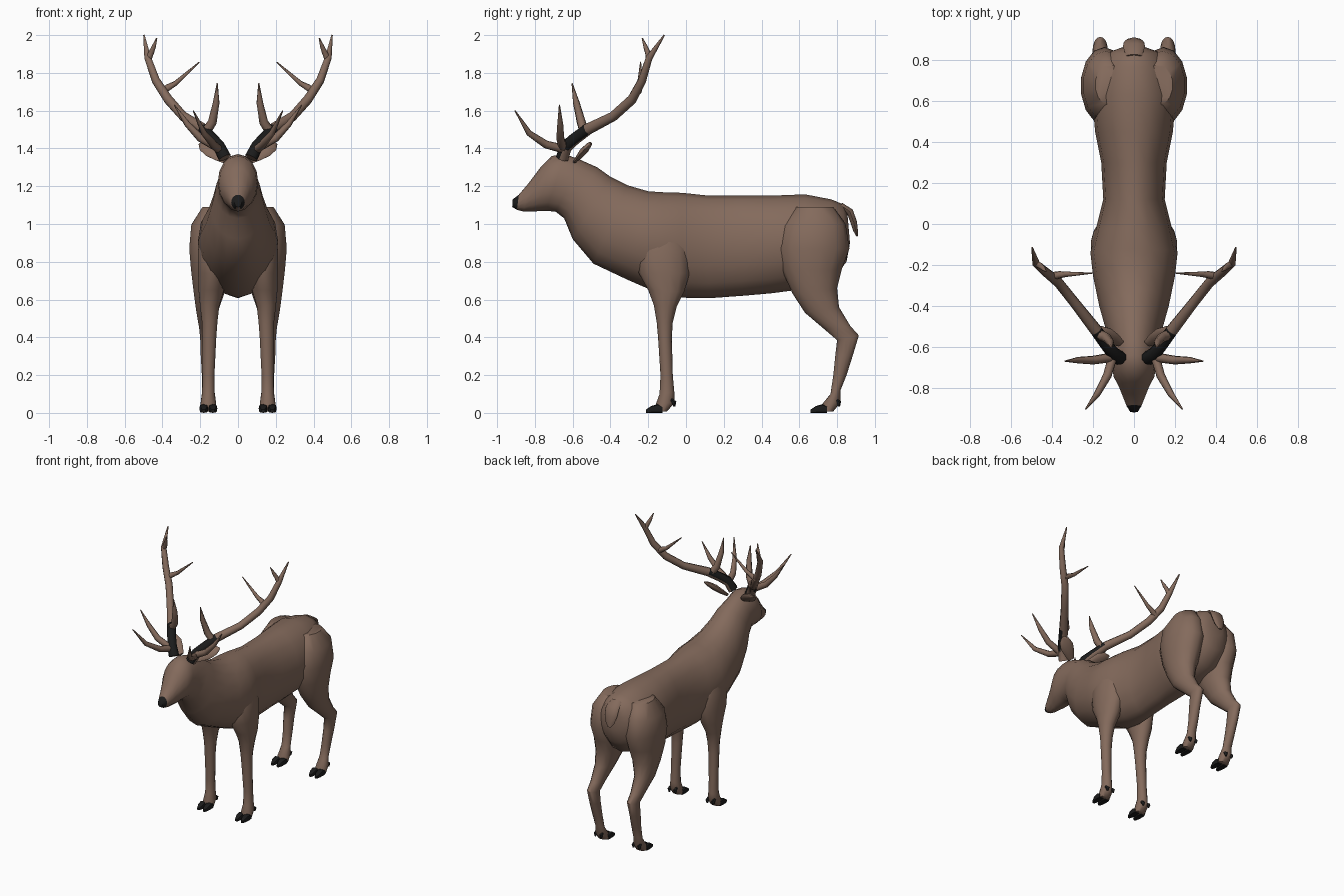
import bpy, bmesh, math
from mathutils import Vector


def material(name, rgb):
    m = bpy.data.materials.new(name)
    m.diffuse_color = (*rgb, 1)
    return m


FUR = material("brown_fur", (0.23, 0.145, 0.107))
DARK = material("dark_horn", (0.011, 0.011, 0.011))


def skin(bm, rings):
    """Bridge successive rings of points and cap both ends."""
    loops = [[bm.verts.new(p) for p in r] for r in rings]
    n = len(loops[0])
    for a, b in zip(loops, loops[1:]):
        for i in range(n):
            j = (i + 1) % n
            bm.faces.new((a[i], a[j], b[j], b[i]))
    bm.faces.new(loops[0][::-1])
    bm.faces.new(loops[-1])


def section(y1, z1, y2, z2, cx, w, n=16, power=1.0):
    """Oval between two points of the side profile, w wide to each side of cx."""
    a, b = Vector((cx, y1, z1)), Vector((cx, y2, z2))
    mid, half = (a + b) / 2, (a - b) / 2
    pts = []
    for i in range(n):
        t = 2 * math.pi * i / n
        c, s = math.cos(t), math.sin(t)
        c = math.copysign(abs(c) ** power, c)
        s = math.copysign(abs(s) ** power, s)
        pts.append(mid + half * c + Vector((w * s, 0, 0)))
    return pts


def tube(bm, pts, radii, n=8, flat=1.0, side=None):
    """Tapered tube along a path; flat squashes its second axis."""
    pts = [Vector(p) for p in pts]
    rings = []
    ref = Vector(side or (0.6, -0.5, -0.5))
    for k, p in enumerate(pts):
        d = (pts[min(k + 1, len(pts) - 1)] - pts[max(k - 1, 0)]).normalized()
        u = (ref - d * ref.dot(d)).normalized()
        v = d.cross(u)
        rings.append([p + radii[k] * (u * math.cos(t) + v * flat * math.sin(t))
                      for t in (2 * math.pi * i / n for i in range(n))])
    skin(bm, rings)


def finish(name, bm, mirror=False, dark=None, base=FUR, angle=55):
    bmesh.ops.recalc_face_normals(bm, faces=bm.faces[:])
    for f in bm.faces:
        if dark and dark(f.calc_center_median(), f.normal):
            f.material_index = 1
    me = bpy.data.meshes.new(name)
    bm.to_mesh(me)
    bm.free()
    me.materials.append(base)
    me.materials.append(DARK)
    ob = bpy.data.objects.new(name, me)
    bpy.context.collection.objects.link(ob)
    bpy.ops.object.select_all(action='DESELECT')
    ob.select_set(True)
    bpy.context.view_layer.objects.active = ob
    bpy.ops.object.shade_smooth_by_angle(angle=math.radians(angle))
    if mirror:
        md = ob.modifiers.new("mirror", 'MIRROR')
        md.use_mirror_merge = False
    return ob


# Torso, neck and head in one skin: top y, top z, bottom y, bottom z, half width
body = [
    (0.855, 1.05, 0.868, 0.90, 0.06), (0.83, 1.105, 0.85, 0.80, 0.12),
    (0.77, 1.13, 0.77, 0.70, 0.175), (0.63, 1.157, 0.62, 0.655, 0.205),
    (0.45, 1.15, 0.45, 0.633, 0.19), (0.30, 1.15, 0.30, 0.62, 0.16),
    (0.12, 1.15, 0.12, 0.607, 0.15), (-0.02, 1.165, -0.02, 0.61, 0.185),
    (-0.12, 1.168, -0.16, 0.64, 0.213), (-0.20, 1.173, -0.31, 0.705, 0.20),
    (-0.31, 1.205, -0.49, 0.79, 0.17), (-0.40, 1.25, -0.60, 0.92, 0.142),
    (-0.47, 1.30, -0.645, 1.03, 0.122), (-0.56, 1.34, -0.69, 1.065, 0.104),
    (-0.64, 1.37, -0.74, 1.07, 0.107), (-0.71, 1.36, -0.78, 1.068, 0.10),
    (-0.77, 1.30, -0.82, 1.066, 0.074), (-0.83, 1.22, -0.86, 1.066, 0.054),
    (-0.885, 1.155, -0.895, 1.075, 0.036), (-0.918, 1.13, -0.92, 1.09, 0.018),
]
bm = bmesh.new()
skin(bm, [section(a, b, c, d, 0, w) for a, b, c, d, w in body])
finish("body_and_head", bm, dark=lambda c, n: c.y < -0.893 and c.z > 1.085)

# Front legs: front y, z, back y, z, centre x, half width
front = [
    (-0.19, 0.99, -0.05, 1.00, 0.13, 0.05), (-0.26, 0.86, 0.02, 0.87, 0.13, 0.083),
    (-0.25, 0.74, 0.02, 0.74, 0.135, 0.078), (-0.20, 0.65, -0.01, 0.64, 0.142, 0.068),
    (-0.17, 0.57, -0.05, 0.56, 0.15, 0.052), (-0.155, 0.48, -0.07, 0.48, 0.15, 0.042),
    (-0.148, 0.40, -0.075, 0.40, 0.152, 0.038), (-0.135, 0.20, -0.07, 0.20, 0.156, 0.032),
    (-0.14, 0.10, -0.062, 0.11, 0.157, 0.034), (-0.16, 0.045, -0.06, 0.055, 0.157, 0.042),
    (-0.155, 0.008, -0.10, 0.008, 0.157, 0.04),
]
# Hind legs with the haunch bulging out of the torso
hind = [
    (0.58, 1.09, 0.78, 1.09, 0.12, 0.07), (0.51, 0.99, 0.845, 1.00, 0.14, 0.11),
    (0.485, 0.87, 0.865, 0.87, 0.145, 0.116), (0.51, 0.75, 0.825, 0.76, 0.143, 0.108),
    (0.565, 0.63, 0.80, 0.66, 0.152, 0.085), (0.63, 0.53, 0.81, 0.56, 0.163, 0.06),
    (0.73, 0.445, 0.87, 0.46, 0.165, 0.042), (0.80, 0.385, 0.915, 0.41, 0.165, 0.036),
    (0.79, 0.30, 0.885, 0.31, 0.165, 0.033), (0.78, 0.20, 0.85, 0.20, 0.16, 0.032),
    (0.765, 0.10, 0.818, 0.12, 0.157, 0.034), (0.72, 0.045, 0.818, 0.055, 0.157, 0.042),
    (0.725, 0.008, 0.78, 0.008, 0.157, 0.04),
]
for name, rows in (("front_leg", front), ("hind_leg", hind)):
    bm = bmesh.new()
    skin(bm, [section(*r, n=14) for r in rows])
    finish(name, bm, mirror=True)

# Cloven hooves: two toes and two dewclaws on every foot
for name, y in (("front_hoof", 0.0), ("hind_hoof", 0.872)):
    bm = bmesh.new()
    for s in (-1, 1):
        cx = 0.157 + s * 0.024
        toe = [(-0.125, 0.035, 0.020), (-0.15, 0.046, 0.024),
               (-0.185, 0.036, 0.021), (-0.212, 0.018, 0.010)]
        skin(bm, [section(y + ty, h, y + ty, 0, cx, w, 8, 0.6) for ty, h, w in toe])
        tube(bm, [(cx, y - 0.08, 0.07), (cx, y - 0.062, 0.055), (cx, y - 0.062, 0.035)],
             [0.010, 0.013, 0.006], 6)
    finish(name, bm, mirror=True, base=DARK)

# Tail
bm = bmesh.new()
tube(bm, [(0, 0.82, 1.10), (0, 0.868, 1.065), (0, 0.888, 1.01), (0, 0.898, 0.965), (0, 0.907, 0.935)],
     [0.04, 0.054, 0.05, 0.036, 0.014], 10, flat=0.36, side=(1, 0, 0))
finish("tail", bm)

# Ears, flattened leaf shapes pointing out and back
bm = bmesh.new()
tube(bm, [(0.065, -0.585, 1.335), (0.10, -0.562, 1.36), (0.14, -0.54, 1.388),
          (0.18, -0.52, 1.412), (0.205, -0.505, 1.425)],
     [0.022, 0.038, 0.048, 0.036, 0.006], 10, flat=0.4, side=(-0.4, 0.65, 0.65))
finish("ear", bm, mirror=True)

# Antler main beam with dark burr at its base
bm = bmesh.new()
tube(bm, [(0.07, -0.655, 1.35), (0.10, -0.635, 1.41), (0.135, -0.59, 1.45), (0.185, -0.52, 1.502),
          (0.29, -0.385, 1.57), (0.37, -0.285, 1.66), (0.435, -0.232, 1.76),
          (0.478, -0.195, 1.88), (0.498, -0.115, 2.0)],
     [0.036, 0.034, 0.032, 0.031, 0.026, 0.026, 0.023, 0.019, 0.004])
finish("antler_beam", bm, mirror=True,
       dark=lambda c, n: c.y < -0.51 and c.z > 1.37 and n.z > -0.45 * (1 + n.x))

# Antler tines
tines = {
    "brow_tine": ([(0.10, -0.64, 1.395), (0.13, -0.74, 1.42), (0.18, -0.83, 1.48), (0.237, -0.905, 1.60)], 0.024),
    "bez_tine": ([(0.10, -0.65, 1.40), (0.20, -0.665, 1.455), (0.27, -0.665, 1.53), (0.337, -0.67, 1.63)], 0.024),
    "inner_tine": ([(0.17, -0.54, 1.49), (0.135, -0.555, 1.54), (0.115, -0.58, 1.64), (0.11, -0.603, 1.745)], 0.027),
    "upper_tine": ([(0.405, -0.255, 1.70), (0.365, -0.248, 1.725), (0.33, -0.245, 1.745), (0.205, -0.24, 1.857)], 0.02),
    "fork_tine": ([(0.475, -0.195, 1.87), (0.46, -0.202, 1.905), (0.445, -0.215, 1.94), (0.43, -0.232, 1.985)], 0.017),
}
for name, (path, r) in tines.items():
    bm = bmesh.new()
    tube(bm, path, [r, r * 0.9, r * 0.68, 0.003], 7)
    finish(name, bm, mirror=True)
